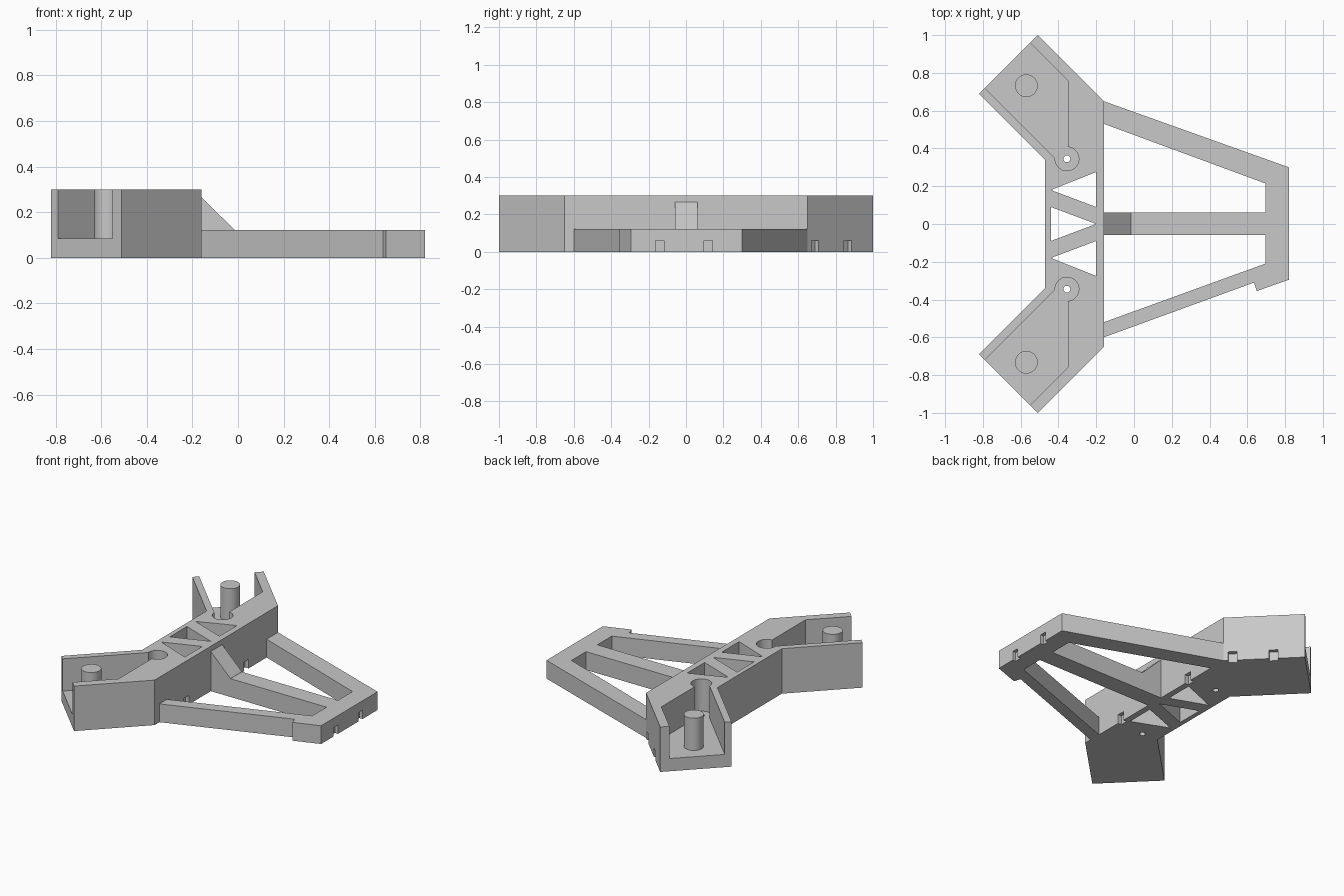
import bpy, bmesh, math
from mathutils import Vector, Matrix

cube = bpy.data.objects.get("Cube")
if cube:
    bpy.data.objects.remove(cube, do_unlink=True)

grey = bpy.data.materials.new("light grey plastic")
grey.use_nodes = True
grey.diffuse_color = (0.58, 0.58, 0.58, 1)
grey.node_tree.nodes["Principled BSDF"].inputs["Base Color"].default_value = (0.58, 0.58, 0.58, 1)


def prism(name, pts, z0, z1):
    """Extrude a flat outline from z0 to z1."""
    bm = bmesh.new()
    face = bm.faces.new([bm.verts.new((x, y, z0)) for x, y in pts])
    ext = bmesh.ops.extrude_face_region(bm, geom=[face])["geom"]
    bmesh.ops.translate(bm, vec=(0, 0, z1 - z0),
                        verts=[g for g in ext if isinstance(g, bmesh.types.BMVert)])
    bmesh.ops.recalc_face_normals(bm, faces=bm.faces)
    mesh = bpy.data.meshes.new(name)
    bm.to_mesh(mesh)
    bm.free()
    mesh.materials.append(grey)
    obj = bpy.data.objects.new(name, mesh)
    bpy.context.collection.objects.link(obj)
    return obj


def disc(x, y, r, n=48):
    return [(x + r * math.cos(math.tau * i / n), y + r * math.sin(math.tau * i / n))
            for i in range(n)]


def flip(pts, s):
    return [(x, y * s) for x, y in pts]


def square(x, y, size, angle=0):
    turn = Matrix.Rotation(angle, 2)
    h = size / 2
    return [tuple(turn @ Vector(c) + Vector((x, y)))
            for c in ((-h, -h), (h, -h), (h, h), (-h, h))]


def cut(target, pts, z0, z1):
    cutter = prism("cutter", pts, z0, z1)
    mod = target.modifiers.new("cut", "BOOLEAN")
    mod.operation, mod.solver, mod.object = "DIFFERENCE", "EXACT", cutter
    bpy.context.view_layer.objects.active = target
    bpy.ops.object.modifier_apply(modifier=mod.name)
    bpy.data.objects.remove(cutter, do_unlink=True)


TOP, LOW, FLOOR = 0.30, 0.122, 0.085

# Tall body with two angled wings
half = [(-0.16, 0.65), (-0.51, 1.0), (-0.82, 0.69), (-0.47, 0.34)]
body = prism("body", half + flip(half[::-1], -1), 0, TOP)

pocket = [(-0.89, 0.82), (-0.415, 0.345), (-0.35, 0.345), (-0.35, 0.76), (-0.65, 1.06)]
side_window = [(-0.44, 0.18), (-0.2, 0.275), (-0.2, 0.09)]
for s in (1, -1):
    cut(body, flip(pocket, s), FLOOR, 0.5)
    cut(body, disc(-0.355, 0.345 * s, 0.063), FLOOR, 0.5)
    cut(body, disc(-0.355, 0.345 * s, 0.018, 24), -0.1, 0.2)
    cut(body, flip(side_window, s), -0.1, 0.5)
    cut(body, square(-0.16, 0.315 * s, 0.05), -0.1, 0.06)
cut(body, [(-0.44, 0.09), (-0.44, -0.09), (-0.2, 0)], -0.1, 0.5)

# Small notches under one wing
for x, y in ((-0.2, 0.69), (-0.375, 0.865)):
    cut(body, square(x, y, 0.055, math.pi / 4), -0.1, 0.06)

# Low frame: two arms, centre beam and end bar
frame = prism("low_frame", [(-0.16, 0.65), (0.82, 0.3), (0.82, -0.295), (0.65, -0.355),
                            (0.635, -0.31), (-0.16, -0.6)], 0, LOW)
cut(frame, [(-0.3, 0.582), (0.695, 0.215), (0.695, 0.062), (-0.3, 0.062)], -0.1, 0.3)
cut(frame, [(-0.3, -0.571), (0.695, -0.21), (0.695, -0.058), (-0.3, -0.058)], -0.1, 0.3)
for y in (-0.14, 0.12):
    cut(frame, square(0.82, y, 0.045), -0.1, 0.06)

# Sloped brace between body and centre beam
brace = prism("sloped_brace", [(-0.16, -0.058), (-0.015, -0.058), (-0.015, 0.062), (-0.16, 0.062)],
              LOW, 0.265)
for v in brace.data.vertices:
    if v.co.x > -0.1 and v.co.z > 0.2:
        v.co.z = LOW + 0.001

# Round pegs standing in the pockets
pegs = [prism(name, disc(-0.57, 0.732 * s, 0.06), FLOOR, TOP)
        for name, s in (("left_peg", 1), ("right_peg", -1))]

# Smooth the round walls, keep edges sharp
bpy.ops.object.select_all(action="DESELECT")
for obj in [body] + pegs:
    obj.select_set(True)
bpy.context.view_layer.objects.active = body
bpy.ops.object.shade_smooth_by_angle(angle=math.radians(25))
